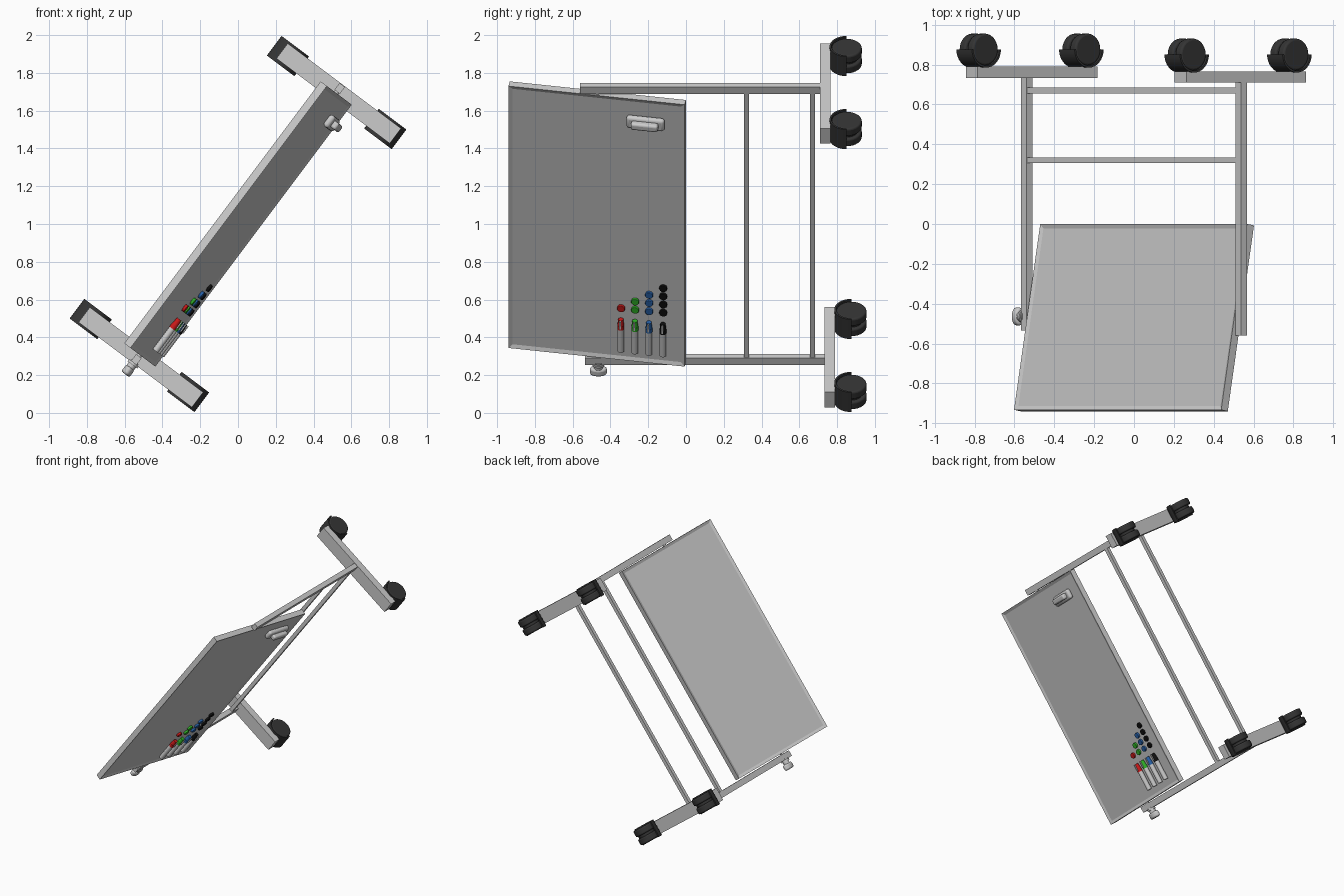
import bpy, bmesh
from math import radians, pi, cos, sin
from mathutils import Matrix, Vector

if "Cube" in bpy.data.objects:
    bpy.data.objects.remove(bpy.data.objects["Cube"])

# Stand frame: local x = board width, local -y = board front, local z = up the stand.
STAND = Matrix(((0.6, -0.8, 0, 0), (0, 0, -1, 0), (0.8, 0.6, 0, 1), (0, 0, 0, 1)))
# Board frame: tilted 10 degrees about its pivot axis
BOARD = STAND @ Matrix.Translation((0, 0, 0.47)) @ Matrix.Rotation(radians(-10), 4, 'X')


def material(name, rgb):
    m = bpy.data.materials.new(name)
    m.diffuse_color = (*rgb, 1)
    m.use_nodes = True
    m.node_tree.nodes["Principled BSDF"].inputs["Base Color"].default_value = m.diffuse_color
    return m


DARK = material("dark_plastic", (0.035, 0.035, 0.035))
COLOURS = [("red", material("red", (0.6, 0.01, 0.01))),
           ("green", material("green", (0.03, 0.45, 0.02))),
           ("blue", material("blue", (0.02, 0.12, 0.4))),
           ("black", material("black", (0.005, 0.005, 0.005)))]


def finish(name, bm, frame, mat=None, bevel=0, smooth=False, segments=3):
    bmesh.ops.recalc_face_normals(bm, faces=bm.faces)
    me = bpy.data.meshes.new(name)
    bm.to_mesh(me)
    bm.free()
    ob = bpy.data.objects.new(name, me)
    bpy.context.collection.objects.link(ob)
    ob.matrix_world = frame
    if mat:
        me.materials.append(mat)
    if bevel:
        b = ob.modifiers.new("bevel", 'BEVEL')
        b.width, b.segments = bevel, segments
        b.limit_method, b.angle_limit = 'ANGLE', radians(40)
    if smooth:
        bpy.ops.object.select_all(action='DESELECT')
        ob.select_set(True)
        bpy.context.view_layer.objects.active = ob
        bpy.ops.object.shade_smooth_by_angle(angle=radians(35))
    return ob


def box(name, c, size, frame=STAND, **kw):
    bm = bmesh.new()
    bmesh.ops.create_cube(bm, size=1, matrix=Matrix.Translation(c) @ Matrix.Diagonal((*size, 1)))
    return finish(name, bm, frame, **kw)


def cyl(name, c, r, depth, axis='X', frame=STAND, r2=None, squash=(1, 1, 1), sides=28, **kw):
    rot = {'X': Matrix.Rotation(pi / 2, 4, 'Y'), 'Y': Matrix.Rotation(pi / 2, 4, 'X'),
           'Z': Matrix()}[axis]
    bm = bmesh.new()
    bmesh.ops.create_cone(bm, cap_ends=True, segments=sides, radius1=r, radius2=r if r2 is None else r2,
                          depth=depth, matrix=Matrix.Translation(c) @ Matrix.Diagonal((*squash, 1)) @ rot)
    return finish(name, bm, frame, smooth=True, **kw)


def hood(name, c, r_out, r_in, width):
    # half shell over the wheels
    n = 16
    arc = [i * pi / n for i in range(n + 1)]
    prof = [(r_out * cos(a), r_out * sin(a)) for a in arc]
    prof += [(r_in * cos(a), r_in * sin(a)) for a in reversed(arc)]
    bm = bmesh.new()
    face = bm.faces.new([bm.verts.new((c[0] - width / 2, c[1] + y, c[2] + z)) for y, z in prof])
    ext = bmesh.ops.extrude_face_region(bm, geom=[face])
    bmesh.ops.translate(bm, vec=(width, 0, 0),
                        verts=[v for v in ext["geom"] if isinstance(v, bmesh.types.BMVert)])
    finish(name, bm, STAND, mat=DARK, smooth=True)


# Board: slab with a raised rim on both faces
L, T, H = 1.733, 0.042, 0.947
bm = bmesh.new()
bmesh.ops.create_cube(bm, size=1, matrix=Matrix.Diagonal((L, T, H, 1)))
bm.normal_update()
for f in [f for f in bm.faces if abs(f.normal.y) > 0.9]:
    n = f.normal.copy()
    bmesh.ops.inset_region(bm, faces=[f], thickness=0.03)
    bmesh.ops.translate(bm, verts=f.verts[:], vec=-n * 0.008)
finish("board", bm, BOARD)

# Legs, feet and casters on both sides
for side, s, dz in (("left", -1, -0.025), ("right", 1, 0)):
    top, bottom = 0.56 + dz, -0.71 + dz
    box(side + "_post", (s * 0.897, 0, (top + bottom) / 2), (0.045, 0.036, top - bottom))
    box(side + "_foot", (s * 0.873, -0.012, bottom - 0.027), (0.1, 0.75, 0.056))
    cyl(side + "_pivot", (s * 0.875, 0, 0.47), 0.014, 0.05)
    for end, y in (("front", -0.322), ("back", 0.322)):
        c = Vector((s * 0.87, y, bottom - 0.055 - 0.086))
        name = f"{side}_{end}_caster_"
        hood(name + "hood", c, 0.091, 0.081, 0.13)
        cyl(name + "core", c, 0.06, 0.03, mat=DARK)
        cyl(name + "stem", c + Vector((0, 0, 0.075)), 0.02, 0.05, 'Z', mat=DARK)
        for k, o in (("inner", -1), ("outer", 1)):
            cyl(name + k + "_wheel", c + Vector((o * 0.034, 0, 0)), 0.08, 0.05,
                mat=DARK, bevel=0.01)

# Crossbars
for name, z in (("upper_crossbar", -0.32), ("lower_crossbar", -0.67)):
    box(name, (0, 0, z), (1.77, 0.028, 0.028))

# Tilt lock knob
cyl("knob_stem", (-0.935, 0, 0.464), 0.024, 0.05)
cyl("knob_collar", (-0.925, 0, 0.464), 0.032, 0.014)
cyl("knob_head", (-0.972, 0, 0.464), 0.045, 0.045, squash=(1, 0.6, 1), bevel=0.012)

# Eraser on the front face
FACE = -T / 2 + 0.008
box("eraser_pad", (0.725, FACE - 0.018, -0.265), (0.075, 0.036, 0.205), BOARD,
    bevel=0.016, smooth=True)
box("eraser_grip", (0.725, FACE - 0.048, -0.265), (0.042, 0.04, 0.145), BOARD,
    bevel=0.012, smooth=True)

# Markers with coloured caps, and rows of round magnets
for i, (colour, mat) in enumerate(COLOURS):
    h = -0.132 - 0.0755 * i
    y = FACE - 0.018
    x = -0.8
    cyl(colour + "_marker_body", (x + 0.075, y, h), 0.0175, 0.15, frame=BOARD, sides=20)
    cyl(colour + "_marker_band", (x + 0.16, y, h), 0.0185, 0.024, frame=BOARD, sides=20, mat=mat)
    cyl(colour + "_marker_cap", (x + 0.19, y, h), 0.0175, 0.04, frame=BOARD, r2=0.014, sides=20,
        mat=mat)
    box(colour + "_marker_clip", (x + 0.185, y - 0.02, h), (0.05, 0.006, 0.01), BOARD)
    for j in range(i + 1):
        cyl(f"{colour}_magnet_{j + 1}", (-0.525 + 0.054 * j, FACE - 0.008, h), 0.021, 0.016, 'Y',
            frame=BOARD, mat=mat, bevel=0.003)
